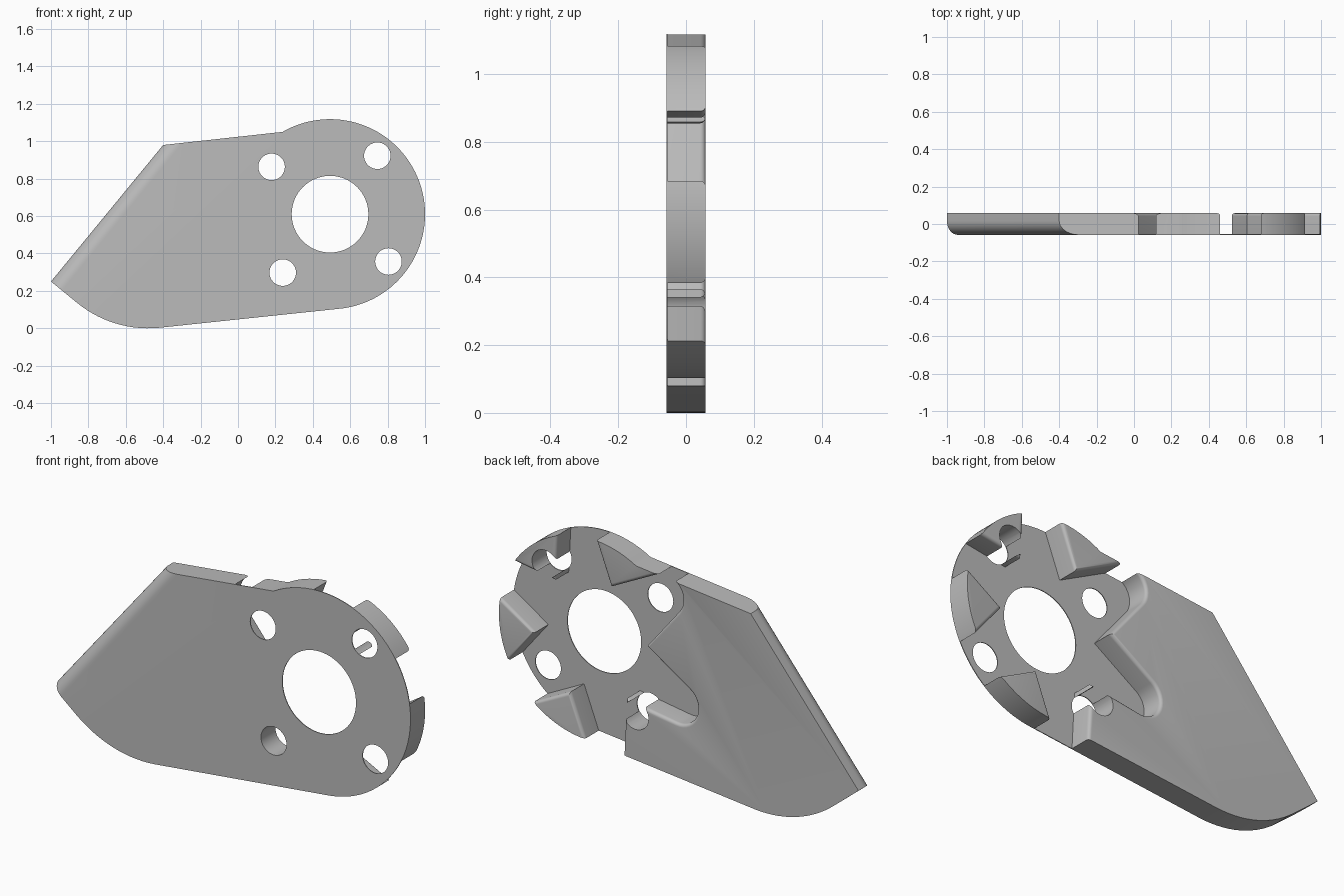
import bpy, bmesh
from math import sin, cos, tan, radians, pi

cube = bpy.data.objects.get("Cube")
if cube:
    bpy.data.objects.remove(cube, do_unlink=True)

FRONT, BACK, SKIN = -0.058, 0.058, 0.004
CX, CZ, DISC_R = 0.492, 0.61, 0.508
HOLE_ANGLES = [51, 141, 231, 321]

grey = bpy.data.materials.new("plain grey")
grey.use_nodes = True
grey.diffuse_color = (0.5, 0.5, 0.5, 1)
grey.node_tree.nodes["Principled BSDF"].inputs["Base Color"].default_value = grey.diffuse_color


def arc(cx, cz, r, start, end, steps):
    angles = [radians(start + (end - start) * i / steps) for i in range(steps + 1)]
    return [(cx + r * cos(a), cz + r * sin(a)) for a in angles]


def loft(name, rings):
    """Solid from matching (y, outline) rings, capped at both ends."""
    bm = bmesh.new()
    loops = [[bm.verts.new((x, y, z)) for x, z in pts] for y, pts in rings]
    bm.faces.new(loops[0])
    bm.faces.new(loops[-1])
    n = len(loops[0])
    for a, b in zip(loops, loops[1:]):
        for i in range(n):
            bm.faces.new((a[i], a[(i + 1) % n], b[(i + 1) % n], b[i]))
    bmesh.ops.recalc_face_normals(bm, faces=bm.faces)
    mesh = bpy.data.meshes.new(name)
    bm.to_mesh(mesh)
    bm.free()
    obj = bpy.data.objects.new(name, mesh)
    bpy.context.collection.objects.link(obj)
    return obj


def star(grow):
    """Six tapered round-ended arms; grow offsets the whole outline."""
    half, reach = radians(42), 0.53
    taper = half - pi / 6
    tip = 0.315
    end_r = (tip * 0.5 - tan(taper) * (reach - tip * cos(pi / 6))) * cos(taper) + grow
    tip += grow / sin(half)
    sweep = 90 - math_deg(taper)
    pts = []
    for k in range(6):
        a = 51 + 60 * k
        pts.append((CX + tip * cos(radians(a)), CZ + tip * sin(radians(a))))
        axis = a + 30
        ex, ez = CX + reach * cos(radians(axis)), CZ + reach * sin(radians(axis))
        pts += arc(ex, ez, end_r, axis - sweep, axis + sweep, 16)
    return pts


def math_deg(a):
    return a * 180 / pi


def cut(target, cutter):
    mod = target.modifiers.new("cut", 'BOOLEAN')
    mod.operation = 'DIFFERENCE'
    mod.solver = 'EXACT'
    mod.object = cutter
    cutter.hide_render = True
    bpy.context.view_layer.objects.active = target
    bpy.ops.object.modifier_apply(modifier=mod.name)
    bpy.data.objects.remove(cutter, do_unlink=True)


# Plate outline: pointed nose, curved belly, round head
corner, nose = (-0.4, 0.98), (-1.0, 0.25)
outline = [corner, nose]
outline += arc(-0.48, 0.6, 0.6, 230.6, 275.6, 14)
outline += arc(CX, CZ, DISC_R, -84.4, 120, 72)
plate = loft("mounting_plate", [(FRONT, outline), (BACK, outline)])

# Round the front of the slanted nose edge
bm = bmesh.new()
bm.from_mesh(plate.data)
slant = [e for e in bm.edges
         if all(v.co.y < 0 for v in e.verts)
         and all(min((v.co.x - p[0]) ** 2 + (v.co.z - p[1]) ** 2 for p in (corner, nose)) < 1e-6
                 for v in e.verts)]
bmesh.ops.bevel(bm, geom=slant, offset=0.075, offset_type='OFFSET', segments=10,
                profile=0.5, affect='EDGES')
bm.to_mesh(plate.data)
bm.free()

# Star-shaped pocket in the back, with a rounded rim
RIM = 0.016
rings = [(FRONT + SKIN, star(0))]
for i in range(6):
    a = i / 5 * pi / 2
    rings.append((BACK - RIM + RIM * sin(a), star(RIM * (1 - cos(a)))))
rings.append((BACK + 0.05, star(RIM)))
cut(plate, loft("pocket_cutter", rings))


# Large centre hole and four screw holes
def drill(x, z, r, steps):
    ring = arc(x, z, r, 0, 360, steps)[:-1]
    cut(plate, loft("hole_cutter", [(FRONT - 0.1, ring), (BACK + 0.1, ring)]))


drill(CX, CZ, 0.205, 64)
for a in HOLE_ANGLES:
    drill(CX + 0.402 * cos(radians(a)), CZ + 0.402 * sin(radians(a)), 0.071, 36)

plate.data.materials.clear()
plate.data.materials.append(grey)
for poly in plate.data.polygons:
    poly.material_index = 0
bpy.ops.object.select_all(action='DESELECT')
plate.select_set(True)
bpy.context.view_layer.objects.active = plate
bpy.ops.object.shade_smooth_by_angle(angle=radians(30))
